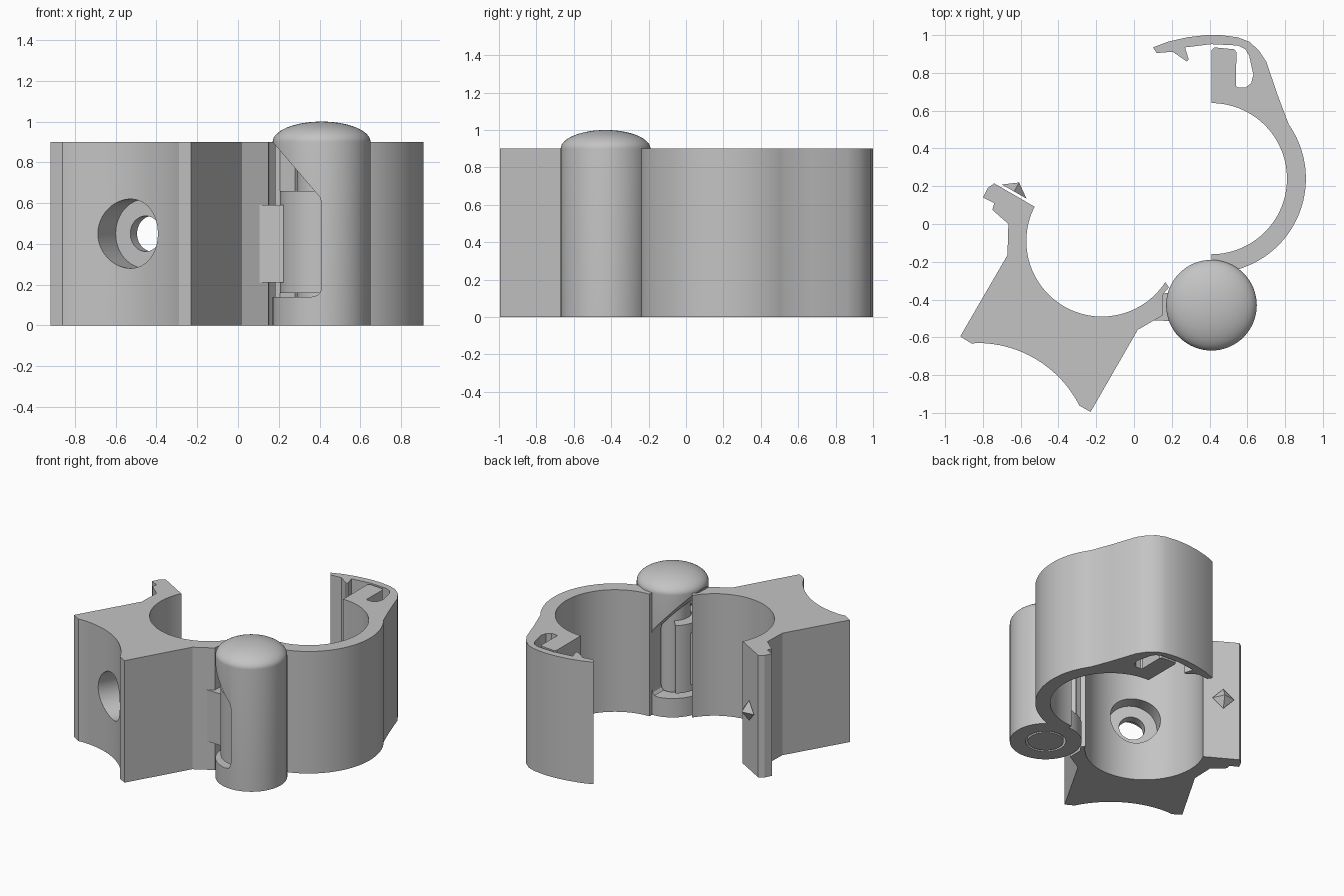
import bpy
import bmesh
from math import radians, cos, sin, pi
from mathutils import Vector, Matrix

cube = bpy.data.objects.get("Cube")
if cube:
    bpy.data.objects.remove(cube, do_unlink=True)

HEIGHT = 0.9
PIVOT = (0.41, -0.43)          # hinge axis
ARM_C = (0.41, 0.24)           # centre of the swinging half
BASE_C = (-0.17, -0.09)        # centre of the fixed half

grey = bpy.data.materials.new("plain_grey")
grey.use_nodes = True
grey.diffuse_color = (0.55, 0.55, 0.55, 1)
grey.node_tree.nodes["Principled BSDF"].inputs["Base Color"].default_value = grey.diffuse_color


def arc(c, r, a0, a1, n=32):
    angles = [radians(a0 + (a1 - a0) * i / n) for i in range(n + 1)]
    return [(c[0] + r * cos(a), c[1] + r * sin(a)) for a in angles]


def finish(name, bm):
    bmesh.ops.recalc_face_normals(bm, faces=bm.faces)
    mesh = bpy.data.meshes.new(name)
    bm.to_mesh(mesh)
    bm.free()
    mesh.materials.append(grey)
    ob = bpy.data.objects.new(name, mesh)
    bpy.context.collection.objects.link(ob)
    return ob


def prism(name, outline, lo, hi, upright=False):
    """Extrude an outline along z, or an xz outline along y when upright."""
    bm = bmesh.new()
    place = (lambda p: (p[0], lo, p[1])) if upright else (lambda p: (p[0], p[1], lo))
    face = bm.faces.new([bm.verts.new(place(p)) for p in outline])
    moved = bmesh.ops.extrude_face_region(bm, geom=[face])["geom"]
    step = Vector((0, hi - lo, 0)) if upright else Vector((0, 0, hi - lo))
    bmesh.ops.translate(bm, vec=step, verts=[v for v in moved if isinstance(v, bmesh.types.BMVert)])
    return finish(name, bm)


def lathe(name, profile, centre, n=64):
    bm = bmesh.new()
    verts = [bm.verts.new((centre[0] + r, centre[1], z)) for r, z in profile]
    edges = [bm.edges.new(pair) for pair in zip(verts, verts[1:])]
    bmesh.ops.spin(bm, geom=verts + edges, cent=(*centre, 0), axis=(0, 0, 1),
                   angle=2 * pi, steps=n, use_merge=True)
    bmesh.ops.remove_doubles(bm, verts=bm.verts, dist=1e-5)
    return finish(name, bm)


def combine(ob, other, operation):
    mod = ob.modifiers.new("join", 'BOOLEAN')
    mod.operation = operation
    mod.solver = 'EXACT'
    mod.object = other
    bpy.context.view_layer.objects.active = ob
    bpy.ops.object.modifier_apply(modifier=mod.name)
    bpy.data.objects.remove(other, do_unlink=True)


def rod(name, radius, t0, t1):
    """Cylinder on the screw-hole axis, between two distances from the base centre."""
    d = Vector((-0.5, -0.866, 0)).normalized()
    mid = Vector((*BASE_C, 0.45)) + d * (t0 + t1) / 2
    bm = bmesh.new()
    turn = d.to_track_quat('Z', 'Y').to_matrix().to_4x4()
    bmesh.ops.create_cone(bm, cap_ends=True, segments=48, radius1=radius, radius2=radius,
                          depth=t1 - t0, matrix=Matrix.Translation(mid) @ turn)
    return finish(name, bm)


# Fixed half: saddle with a concave foot, latch lip and hinge end
base_outline = (
    [(-0.23, -0.995), (0.02, -0.56), (0.15, -0.485), (0.155, -0.37), (0.185, -0.335)]
    + arc(BASE_C, 0.4, -33, -207, 56)
    + [(-0.74, 0.215), (-0.775, 0.19), (-0.80, 0.14), (-0.74, 0.11), (-0.75, 0.075),
       (-0.665, 0.0), (-0.67, -0.165), (-0.92, -0.595), (-0.86, -0.633)]
    + arc((-0.83, -1.237), 0.607, 90, 27, 28))
base = prism("fixed_half", base_outline, 0, HEIGHT)

# Screw hole with a wide recess on both sides
combine(base, rod("outer_recess", 0.17, 0.566, 1.0), 'DIFFERENCE')
combine(base, rod("inner_recess", 0.17, 0.2, 0.5), 'DIFFERENCE')
combine(base, rod("screw_hole", 0.087, 0.3, 0.8), 'DIFFERENCE')

# Snap knuckle that wraps the hinge pin
clip = prism("clip", arc(PIVOT, 0.205, 130, 285) + arc(PIVOT, 0.125, 285, 130), 0.16, 0.66)
bridge = prism("bridge", [(0.08, -0.51), (0.25, -0.515), (0.25, -0.36), (0.12, -0.37)], 0.21, 0.59)
combine(base, clip, 'UNION')
combine(base, bridge, 'UNION')
combine(base, prism("pin_clearance", arc(PIVOT, 0.125, 0, 354, 59), -0.1, 1), 'DIFFERENCE')

# Swinging half: ring arm with a springy latch hook
arm_outline = (
    arc(ARM_C, 0.4, -90, 90, 56)
    + [(0.41, 0.92), (0.425, 0.935), (0.53, 0.925), (0.542, 0.91), (0.54, 0.73), (0.55, 0.722),
       (0.59, 0.722), (0.62, 0.745), (0.632, 0.79), (0.61, 0.89), (0.59, 0.925), (0.55, 0.945),
       (0.41, 0.952), (0.27, 0.935), (0.29, 0.87), (0.28, 0.86), (0.205, 0.912),
       (0.12, 0.905), (0.10, 0.935), (0.18, 0.965), (0.28, 0.988), (0.38, 1.0), (0.46, 1.0),
       (0.55, 0.988), (0.61, 0.965), (0.66, 0.92), (0.70, 0.86), (0.765, 0.67)]
    + arc(ARM_C, 0.5, 35, -90, 44))
arm = prism("swinging_half", arm_outline, 0, HEIGHT)

# Domed hinge barrel, opened on one side below a sloping edge
dome = [(0.24 * cos(a * pi / 32), HEIGHT + 0.1 * sin(a * pi / 32)) for a in range(16)]
barrel = lathe("hinge_barrel", [(0, 0), (0.24, 0)] + dome + [(0, 1.0)], PIVOT)
combine(arm, barrel, 'UNION')
opening = [(0.05, 0.14), (0.36, 0.14), (0.39, 0.147), (0.405, 0.165), (0.41, 0.19),
           (0.41, 0.6), (0.403, 0.628), (0.17, 0.899), (0.05, 0.899)]
combine(arm, prism("opening", opening, -0.8, -0.1, upright=True), 'DIFFERENCE')
combine(arm, prism("bore", arc(PIVOT, 0.135, 0, 354, 59), -0.1, 0.85), 'DIFFERENCE')

# Hinge pin
pin = prism("hinge_pin", arc(PIVOT, 0.12, 0, 354, 59), 0, 0.86)

# Small pyramid catch on the latch face
side, out = Vector((-0.87, 0.49, 0)), Vector((0.49, 0.87, 0))
centre = Vector((-0.635, 0.172, 0.45))
bm = bmesh.new()
ring = [bm.verts.new(centre + 0.075 * v) for v in (side, Vector((0, 0, 1)), -side, Vector((0, 0, -1)))]
tip = bm.verts.new(centre + 0.055 * out)
bm.faces.new(ring)
for i in range(4):
    bm.faces.new((ring[i], ring[(i + 1) % 4], tip))
finish("latch_catch", bm)

# Smooth curved walls, keep hard edges
bpy.ops.object.select_all(action='DESELECT')
for ob in (base, arm, pin):
    ob.select_set(True)
bpy.context.view_layer.objects.active = base
bpy.ops.object.shade_smooth_by_angle(angle=radians(25))
